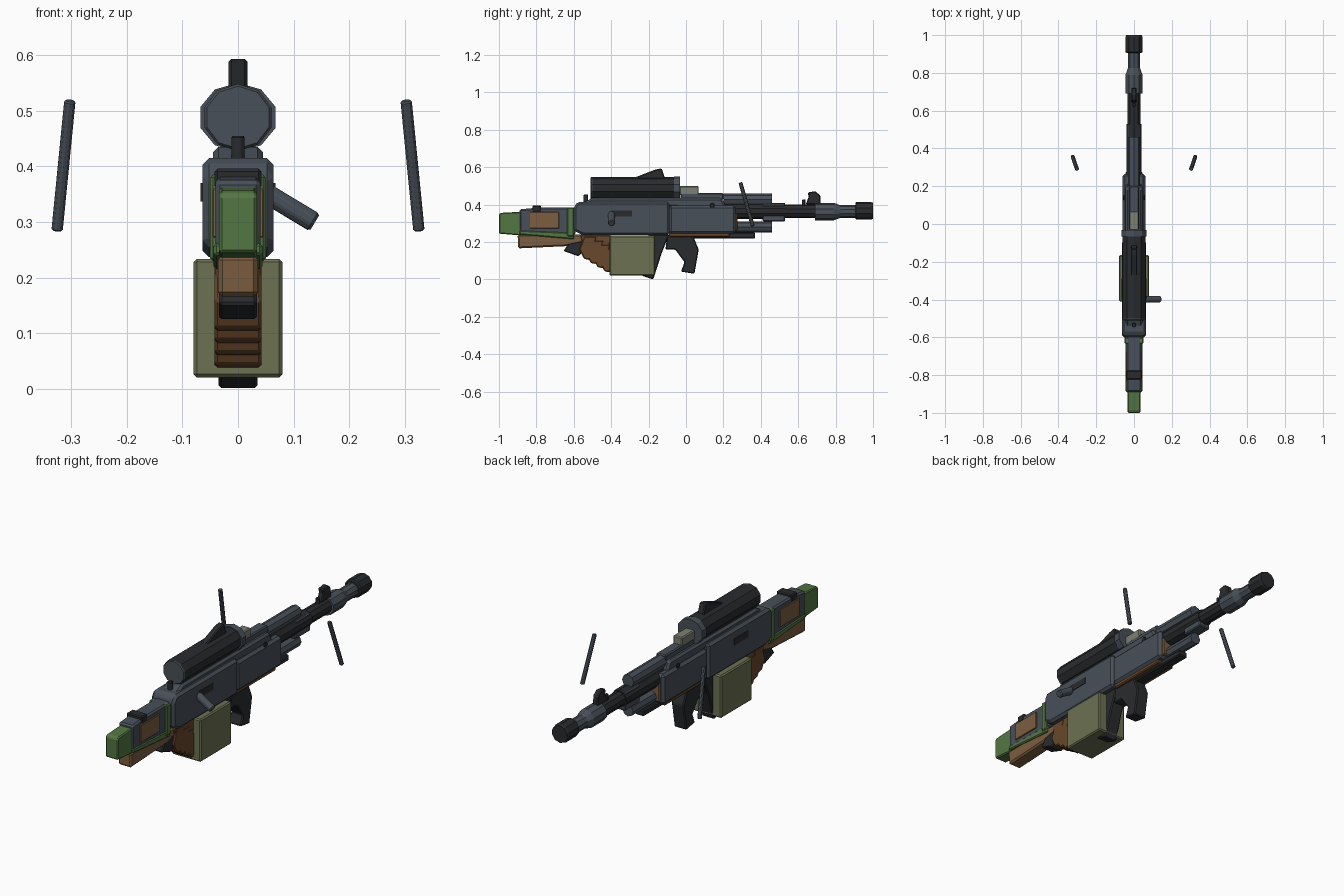
import bpy, bmesh, math
from mathutils import Vector

if "Cube" in bpy.data.objects:
    bpy.data.objects.remove(bpy.data.objects["Cube"])


def material(name, rgb):
    m = bpy.data.materials.new(name)
    m.diffuse_color = (*rgb, 1)
    m.use_nodes = True
    m.node_tree.nodes["Principled BSDF"].inputs["Base Color"].default_value = m.diffuse_color
    return m


STEEL = material("steel", (0.065, 0.08, 0.098))
BLACK = material("black", (0.022, 0.024, 0.027))
OLIVE = material("olive", (0.15, 0.165, 0.085))
PALE = material("pale_olive", (0.2, 0.22, 0.17))
BROWN = material("brown", (0.14, 0.063, 0.025))
TAN = material("tan", (0.2, 0.11, 0.05))
GREEN = material("green", (0.085, 0.18, 0.055))


def finish(bm, name, mat, bevel=0):
    bmesh.ops.recalc_face_normals(bm, faces=bm.faces)
    me = bpy.data.meshes.new(name)
    bm.to_mesh(me)
    bm.free()
    me.materials.append(mat)
    ob = bpy.data.objects.new(name, me)
    bpy.context.collection.objects.link(ob)
    if bevel:
        b = ob.modifiers.new("bevel", "BEVEL")
        b.width, b.segments = bevel, 1
        b.limit_method = 'ANGLE'
    return ob


def plate(name, profile, half, mat, bevel=0.005, x=0):
    """Side profile of (y, z) points extruded across x."""
    bm = bmesh.new()
    a = [bm.verts.new((x - half, y, z)) for y, z in profile]
    b = [bm.verts.new((x + half, y, z)) for y, z in profile]
    bm.faces.new(a)
    bm.faces.new(b)
    for i in range(len(a)):
        j = (i + 1) % len(a)
        bm.faces.new((a[i], a[j], b[j], b[i]))
    return finish(bm, name, mat, bevel)


def box(name, y0, y1, z0, z1, half, mat, bevel=0.005, x=0):
    return plate(name, [(y0, z0), (y1, z0), (y1, z1), (y0, z1)], half, mat, bevel, x)


def lathe(name, rings, z, mat, n=10, x=0, sx=1):
    """Stepped tube along y from (y, radius) rings."""
    bm = bmesh.new()
    loops = []
    for y, r in rings:
        loops.append([bm.verts.new((x + sx * r * math.sin(math.tau * i / n), y,
                                    z + r * math.cos(math.tau * i / n))) for i in range(n)])
    bm.faces.new(loops[0])
    bm.faces.new(loops[-1])
    for p, q in zip(loops, loops[1:]):
        for i in range(n):
            j = (i + 1) % n
            bm.faces.new((p[i], p[j], q[j], q[i]))
    return finish(bm, name, mat)


def rod(name, a, b, r, mat, n=8, bevel=0.003):
    a, b = Vector(a), Vector(b)
    bm = bmesh.new()
    bmesh.ops.create_cone(bm, cap_ends=True, segments=n, radius1=r, radius2=r, depth=(b - a).length)
    ob = finish(bm, name, mat, bevel)
    ob.location = (a + b) / 2
    ob.rotation_euler = (b - a).to_track_quat('Z', 'Y').to_euler()
    return ob


# receiver
plate("rear_receiver", [(-0.6, 0.26), (-0.55, 0.237), (-0.088, 0.237), (-0.088, 0.415),
                        (-0.58, 0.415), (-0.6, 0.385)], 0.064, STEEL, 0.012)
box("front_receiver", -0.09, 0.265, 0.245, 0.395, 0.06, STEEL, 0.012)
plate("top_cover", [(-0.57, 0.4), (0.22, 0.38), (0.19, 0.435), (-0.5, 0.435)], 0.045, STEEL, 0.01)
box("scope_rail", -0.47, -0.04, 0.42, 0.45, 0.03, BLACK)
box("front_rail", -0.03, 0.2, 0.425, 0.462, 0.026, STEEL)
box("rail_block", -0.035, 0.068, 0.45, 0.5, 0.025, PALE)
rod("rear_knob", (0, -0.535, 0.41), (0, -0.535, 0.455), 0.013, BLACK)
for side, s in (("left", -1), ("right", 1)):
    box(side + "_ejection_slot", -0.4, -0.288, 0.337, 0.37, 0.004, BLACK, 0, 0.063 * s)
    rod(side + "_pin", (0.05 * s, 0.14, 0.395), (0.058 * s, 0.14, 0.395), 0.014, BLACK)
rod("charging_handle", (0.045, -0.398, 0.355), (0.138, -0.398, 0.299), 0.02, STEEL, 8, 0.005)

# scope
lathe("scope_body", [(-0.5, 0.06), (-0.06, 0.06)], 0.488, BLACK, sx=1.05)
lathe("scope_rear_cap", [(-0.51, 0.056), (-0.505, 0.06), (-0.48, 0.06)], 0.488, STEEL, sx=1.05)
lathe("scope_front_flange", [(-0.065, 0.062), (-0.031, 0.062)], 0.488, STEEL, sx=1.14)
plate("scope_fin", [(-0.3, 0.535), (-0.11, 0.535), (-0.13, 0.594), (-0.165, 0.587)], 0.017, BLACK)

# barrel group
lathe("barrel", [(0.2, 0.043), (0.53, 0.043), (0.53, 0.037), (0.7, 0.037)], 0.365, BLACK)
lathe("barrel_sleeve", [(0.69, 0.047), (0.79, 0.047), (0.825, 0.034), (0.91, 0.034)], 0.363, STEEL)
lathe("muzzle", [(0.905, 0.04), (0.91, 0.047), (0.99, 0.047), (1.0, 0.043)], 0.367, BLACK)
lathe("gas_tube", [(0.2, 0.032), (0.46, 0.032)], 0.427, STEEL, 8)
lathe("under_tube", [(0.2, 0.03), (0.46, 0.03)], 0.28, STEEL, 8)
box("barrel_clamp", 0.41, 0.53, 0.31, 0.4, 0.032, STEEL)
box("under_rail", 0.0, 0.37, 0.22, 0.25, 0.025, BLACK)
box("handguard", -0.09, 0.235, 0.228, 0.3, 0.048, BROWN)
box("handguard_front", 0.2, 0.275, 0.26, 0.35, 0.045, TAN)
plate("front_sight", [(0.64, 0.4), (0.72, 0.4), (0.718, 0.45), (0.69, 0.472), (0.652, 0.465),
                      (0.655, 0.44)], 0.014, BLACK)
rod("sight_post", (0, 0.63, 0.39), (0, 0.63, 0.428), 0.01, BLACK)

# loose bipod legs
for side, s in (("left", -1), ("right", 1)):
    rod(side + "_bipod_leg", (0.302 * s, 0.291, 0.518), (0.325 * s, 0.357, 0.285), 0.011, STEEL, 10)

# magazine, front grip and trigger parts
box("ammo_box", -0.41, -0.165, 0.021, 0.234, 0.08, OLIVE, 0.006)
plate("curved_magazine", [(-0.2, 0.24), (-0.09, 0.24), (-0.13, 0.14), (-0.175, 0.0),
                          (-0.27, 0.032)], 0.035, BLACK)
plate("front_grip", [(-0.1, 0.24), (0.035, 0.24), (0.068, 0.16), (0.045, 0.03), (-0.027, 0.042),
                     (-0.008, 0.092), (-0.058, 0.16), (-0.11, 0.16)], 0.034, BLACK)

# rear pistol grip with finger ridges
plate("rear_grip", [(-0.57, 0.24), (-0.4, 0.24), (-0.41, 0.06), (-0.43, 0.06), (-0.55, 0.16)],
      0.04, BROWN, 0.008)
for i in range(4):
    y, z = -0.545 + i * 0.036, 0.11 - i * 0.022
    plate("grip_ridge_%d" % (i + 1), [(y - 0.025, z + 0.05), (y, z), (y + 0.028, z - 0.006),
          (y + 0.07, z + 0.12), (y, z + 0.12)], 0.042, BROWN)
plate("grip_back", [(-0.655, 0.152), (-0.575, 0.124), (-0.5, 0.2), (-0.62, 0.205)], 0.034, BLACK)

# stock
plate("stock_core", [(-0.89, 0.25), (-0.59, 0.24), (-0.59, 0.385), (-0.78, 0.385), (-0.89, 0.375)],
      0.04, STEEL, 0.008)
plate("butt_pad", [(-1, 0.245), (-0.88, 0.235), (-0.88, 0.362), (-0.99, 0.356), (-1, 0.348)],
      0.034, GREEN)
plate("stock_under_band", [(-0.89, 0.24), (-0.6, 0.215), (-0.6, 0.25), (-0.89, 0.262)], 0.044, GREEN)
box("stock_collar", -0.635, -0.6, 0.23, 0.385, 0.05, GREEN)
plate("stock_lower", [(-0.898, 0.166), (-0.64, 0.178), (-0.54, 0.2), (-0.54, 0.24), (-0.9, 0.24)],
      0.036, TAN, 0.008)
box("stock_strap", -0.822, -0.775, 0.36, 0.396, 0.042, BLACK)
for side, s in (("left", -1), ("right", 1)):
    box(side + "_cheek_panel", -0.835, -0.68, 0.272, 0.36, 0.005, TAN, 0.002, 0.041 * s)
